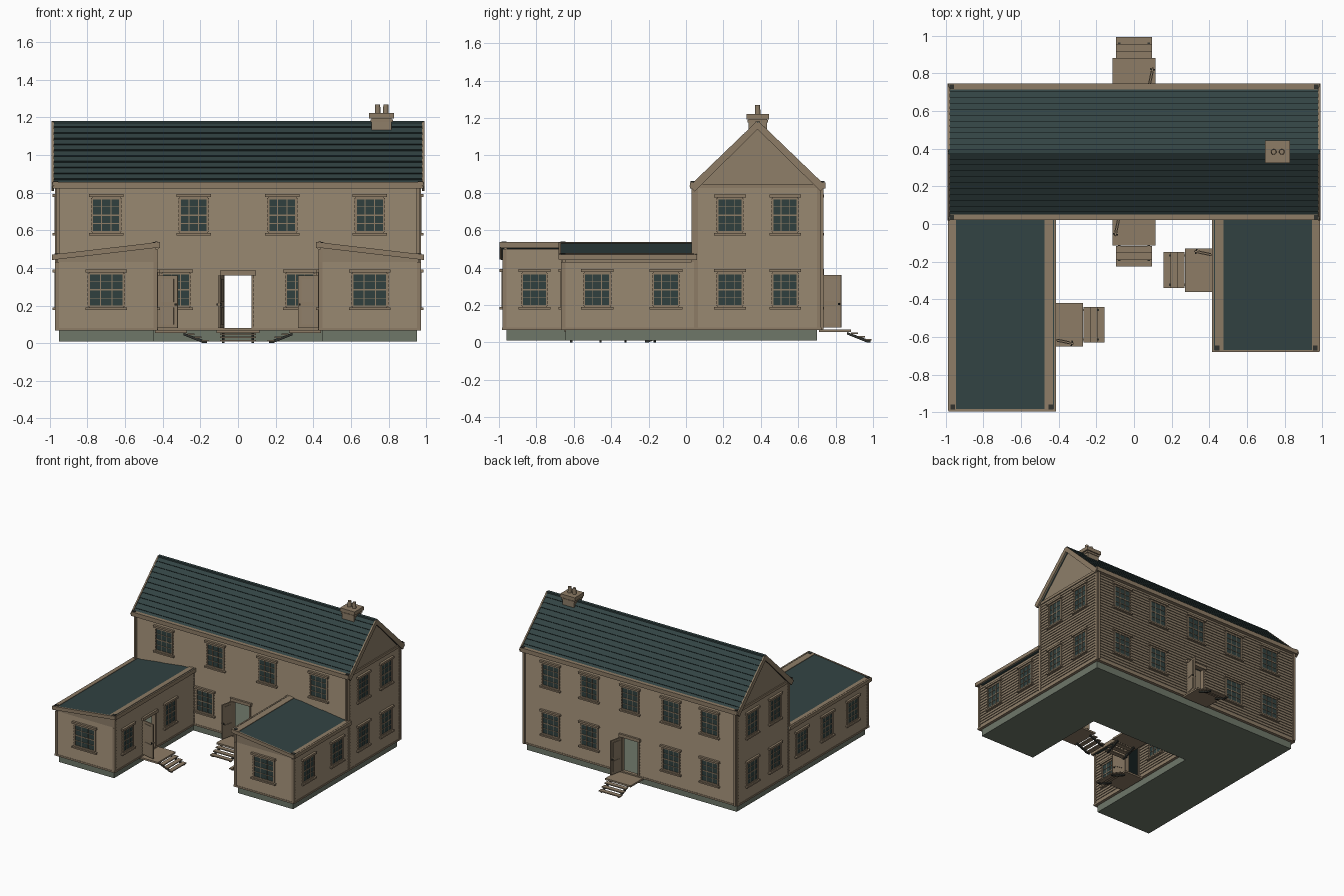
import bpy, bmesh, math
from mathutils import Matrix, Vector

if "Cube" in bpy.data.objects:
    bpy.data.objects.remove(bpy.data.objects["Cube"])

def lin(r, g, b):
    f = lambda c: (c / 255 / 12.92) if c < 10 else ((c / 255 + 0.055) / 1.055) ** 2.4
    return (f(r), f(g), f(b), 1)

COLOURS = {"wall_brown": lin(142, 126, 105), "trim_brown": lin(141, 124, 102),
           "slate_teal": lin(50, 67, 67), "glass_teal": lin(48, 64, 63),
           "stone_grey": lin(110, 119, 105), "dark_iron": lin(48, 50, 46)}
MATS = {}
for n, c in COLOURS.items():
    MATS[n] = bpy.data.materials.new(n)
    MATS[n].diffuse_color = c

PARTS = {}   # part name -> (bmesh, material name)
I = Matrix.Identity(4)

def part(name, mat):
    if name not in PARTS:
        PARTS[name] = (bmesh.new(), mat)
    return PARTS[name][0]

def prism(name, mat, prof, a, b, M=I):
    """Extrude a (y, z) outline along local x from a to b."""
    bm = part(name, mat)
    A = [bm.verts.new(M @ Vector((a, y, z))) for y, z in prof]
    B = [bm.verts.new(M @ Vector((b, y, z))) for y, z in prof]
    n = len(prof)
    bm.faces.new(A)
    bm.faces.new(B[::-1])
    for i in range(n):
        j = (i + 1) % n
        bm.faces.new((A[i], B[i], B[j], A[j]))

def box(name, mat, x, y, z, M=I):
    prism(name, mat, [(y[0], z[0]), (y[1], z[0]), (y[1], z[1]), (y[0], z[1])], x[0], x[1], M)

def face(x, y, deg):
    """Wall frame: local x runs along the wall, local -y points outward."""
    return Matrix.Translation((x, y, 0)) @ Matrix.Rotation(math.radians(deg), 4, 'Z')

H = 0.28 / 12   # clapboard height

def wall(M, a, b, rows, door=None):
    for i in range(rows):
        z = 0.08 + i * H
        prof = [(0.015, z), (-0.010, z), (-0.004, z + H), (0.015, z + H)]
        if door is not None and i < 12:
            spans = [(a, door - 0.08), (door + 0.08, b)]
        else:
            spans = [(a, b)]
        for s, e in spans:
            prism("clapboard_walls", "wall_brown", prof, s, e, M)
    # corner boards and skirt
    top = 0.08 + rows * H
    for x in (a, b):
        box("corner_boards", "trim_brown", (x - 0.01, x + 0.01), (-0.012, 0.008), (0.075, top), M)
    box("skirt_boards", "trim_brown", (a - 0.012, b + 0.012), (-0.013, 0.015), (0.066, 0.08), M)

def window(M, u, z0, z1, w):
    h = w / 2
    box("window_glass", "glass_teal", (u - h, u + h), (-0.011, 0.018), (z0, z1), M)
    for s in (-1, 1):
        box("window_frames", "trim_brown", (u + s * h - 0.006, u + s * h + 0.006), (-0.016, 0), (z0, z1), M)
    for z in (z0, z1):
        box("window_frames", "trim_brown", (u - h, u + h), (-0.016, 0), (z - 0.006, z + 0.006), M)
    for k in (1, 2):
        x = u - h + w * k / 3
        box("window_bars", "trim_brown", (x - 0.002, x + 0.002), (-0.014, 0), (z0, z1), M)
    for k in (1, 2, 3):
        z, t = z0 + (z1 - z0) * k / 4, 0.004 if k == 2 else 0.002
        box("window_bars", "trim_brown", (u - h, u + h), (-0.0145, 0), (z - t, z + t), M)
    box("window_lintels", "trim_brown", (u - h - 0.017, u + h + 0.017), (-0.026, 0), (z1 + 0.006, z1 + 0.022), M)
    box("window_sills", "trim_brown", (u - h - 0.017, u + h + 0.017), (-0.026, 0), (z0 - 0.018, z0 - 0.006), M)

def entrance(M, u):
    M = M @ Matrix.Translation((u, 0, 0))
    # door frame and lintel
    for s in (-1, 1):
        box("door_frames", "trim_brown", (s * 0.078 - 0.006, s * 0.078 + 0.006), (-0.016, 0.018), (0.08, 0.36), M)
    box("door_lintels", "trim_brown", (-0.095, 0.095), (-0.026, 0.015), (0.36, 0.385), M)
    box("door_sills", "trim_brown", (-0.08, 0.08), (-0.014, 0.018), (0.068, 0.078), M)
    # open door leaf with panels and knob
    D = M @ Matrix.Translation((-0.078, -0.012, 0)) @ Matrix.Rotation(math.radians(-102), 4, 'Z')
    box("door_leaves", "trim_brown", (0, 0.11), (-0.005, 0.005), (0.08, 0.36), D)
    for z in ((0.10, 0.19), (0.22, 0.34)):
        box("door_panels", "wall_brown", (0.02, 0.09), (-0.008, 0.008), z, D)
    box("door_knobs", "dark_iron", (0.096, 0.104), (-0.014, 0.014), (0.2, 0.21), D)
    # landing and open steps
    box("landings", "trim_brown", (-0.115, 0.115), (-0.17, 0), (0.055, 0.069), M)
    for i in range(3):
        y, z = -0.172 - i * 0.037, 0.052 - i * 0.017
        box("step_treads", "trim_brown", (-0.095, 0.095), (y - 0.036, y), (z - 0.008, z), M)
    for s in (-1, 1):
        prism("step_stringers", "dark_iron",
              [(-0.15, 0.055), (-0.175, 0.046), (-0.275, 0.010), (-0.275, 0), (-0.255, 0), (-0.15, 0.042)],
              s * 0.078 - 0.006, s * 0.078 + 0.006, M)

LOW, UP = (0.195, 0.37), (0.59, 0.77)
YC = 0.383

# main block walls
front, back = face(0, 0.055, 0), face(0, 0.711, 180)
wall(front, -0.96, 0.96, 32, 0)
wall(back, -0.96, 0.96, 32, 0)
entrance(front, 0)
entrance(back, 0)
for x in (-0.7, -0.235, 0.235, 0.7):
    window(front, x, *UP, 0.15)
for x in (-0.33, 0.33):
    window(front, x, *LOW, 0.15)
for x in (-0.72, -0.37, 0, 0.37, 0.72):
    window(back, x, *UP, 0.15)
    if x:
        window(back, x, *LOW, 0.15)
box("foundation", "stone_grey", (-0.95, 0.95), (0.065, 0.70), (0.01, 0.068))

for s in (-1, 1):
    side = face(s * 0.96, 0, s * 90)
    wall(side, min(s * 0.055, s * 0.711), max(s * 0.055, s * 0.711), 32)
    for y in (0.235, 0.53):
        window(side, s * y, *LOW, 0.135)
        window(side, s * y, *UP, 0.135)
    # gable triangle and its band
    prism("gables", "wall_brown", [(0.055, 0.82), (0.711, 0.82), (YC, 1.15)], s * 0.945, s * 0.963)
    box("gable_bands", "trim_brown", (s * 0.945, s * 0.972), (0.05, 0.716), (0.826, 0.848))

# main roof: lapped courses, rake boards, gutters, downpipes
N, r = 11, math.sqrt(0.5)
for d in (-1, 1):
    def P(t, n):   # t along slope from eave to ridge, n above it
        return (YC + d * (0.343 * (1 - t) + n * r), 0.835 + 0.338 * t + n * r)
    for i in range(N):
        a, b = i / N, (i + 1) / N
        prism("main_roof", "slate_teal", [P(a, -0.018), P(a, 0.012), P(b, 0.003), P(b, -0.018)], -0.98, 0.98)
    for s in (-1, 1):
        prism("rake_boards", "trim_brown", [P(-0.03, -0.024), P(-0.03, 0.016), P(1, 0.010), P(1, -0.024)],
              s * 0.978, s * 0.99)
        y = YC + d * 0.346
        box("downpipes", "trim_brown", (s * 0.955 - 0.008, s * 0.955 + 0.008), (y - 0.007, y + 0.007), (0.07, 0.83))
        box("gutter_caps", "dark_iron", (s * 0.968 - 0.012, s * 0.968 + 0.012), (y - 0.012, y + 0.012), (0.83, 0.862))
    box("gutters", "trim_brown", (-0.985, 0.985), (YC + d * 0.33, YC + d * 0.362), (0.822, 0.856))
box("ridge_cap", "slate_teal", (-0.985, 0.985), (YC - 0.012, YC + 0.012), (1.155, 1.18))

# side wings with single-slope roofs
def zr(t, n=0.0):
    return 0.468 + (0.985 - t) * 0.117 + n

for s, yf in ((-1, -0.97), (1, -0.655)):
    R = face(0, 0, s * 90)                 # local x = s*y, local y = -s*x
    outer, inner = face(s * 0.96, 0, s * 90), face(s * 0.44, 0, -s * 90)
    nose = face(0, yf, 0)
    lo, hi = sorted((s * yf, s * 0.055))
    wall(outer, lo, hi, 15)
    lo, hi = sorted((-s * yf, -s * 0.055))
    yd = -0.535 if s < 0 else -0.245
    wall(inner, lo, hi, 18, -s * yd)
    entrance(inner, -s * yd)
    lo, hi = sorted((s * 0.44, s * 0.96))
    wall(nose, lo, hi, 15)
    window(nose, s * 0.70, *LOW, 0.185)
    for y in ((-0.11, -0.44, -0.77) if s < 0 else (-0.107, -0.475)):
        window(outer, s * y, *LOW, 0.14)
    for y in ((-0.81, -0.265) if s < 0 else (-0.5,)):
        window(inner, -s * y, *LOW, 0.135)
    box("foundation", "stone_grey", (min(s * 0.45, s * 0.95), max(s * 0.45, s * 0.95)),
        (yf + 0.01, 0.065), (0.01, 0.068))
    # wall wedge above the nose boards
    prism("wing_gables", "wall_brown", [(-0.962, 0.425), (-0.438, 0.425), (-0.438, zr(0.438, -0.02)),
          (-0.962, zr(0.962, -0.02))], s * (yf - 0.004), s * (yf + 0.012), R)

    def slab(name, mat, t0, t1, n0, n1, y0, y1):
        prism(name, mat, [(-t0, zr(t0, n0)), (-t1, zr(t1, n0)), (-t1, zr(t1, n1)), (-t0, zr(t0, n1))],
              s * y0, s * y1, R)
    ye = yf - 0.02
    slab("wing_roofs", "slate_teal", 0.42, 0.975, -0.022, 0, ye + 0.006, 0.06)
    slab("wing_front_trim", "trim_brown", 0.415, 0.985, -0.026, 0.003, ye - 0.006, ye + 0.006)
    slab("wing_roof_edges", "trim_brown", 0.945, 0.975, -0.01, 0.004, ye, 0.05)
    slab("wing_roof_edges", "trim_brown", 0.43, 0.475, -0.01, 0.004, ye, 0.05)
    slab("wing_fascias", "trim_brown", 0.973, 0.987, -0.026, 0.002, ye, 0.06)
    slab("wing_fascias", "slate_teal", 0.413, 0.424, -0.03, 0.002, ye, 0.05)
    for t in (0.44, 0.963):
        slab("gutter_caps", "dark_iron", t - 0.013, t + 0.013, 0, 0.007, ye + 0.004, ye + 0.03)

# chimney
def centred(name, mat, hx, hy, z0, z1):
    box(name, mat, (0.763 - hx, 0.763 + hx), (YC - hy, YC + hy), (z0, z1))
centred("chimney_stack", "wall_brown", 0.053, 0.05, 1.12, 1.22)
centred("chimney_corbel", "trim_brown", 0.059, 0.055, 1.175, 1.188)
centred("chimney_cap", "trim_brown", 0.066, 0.06, 1.193, 1.222)
for x in (0.742, 0.785):
    bmesh.ops.create_cone(part("chimney_pots", "trim_brown"), cap_ends=True, segments=12, radius1=0.015,
                          radius2=0.013, depth=0.05, matrix=Matrix.Translation((x, YC, 1.244)))

# turn every part into an object
for name, (bm, mat) in PARTS.items():
    bmesh.ops.recalc_face_normals(bm, faces=bm.faces)
    me = bpy.data.meshes.new(name)
    bm.to_mesh(me)
    bm.free()
    me.materials.append(MATS[mat])
    bpy.context.collection.objects.link(bpy.data.objects.new(name, me))

for m in bpy.data.materials:
    if m.users and not m.is_grease_pencil:
        m.use_nodes = True
        m.node_tree.nodes["Principled BSDF"].inputs["Base Color"].default_value = m.diffuse_color
